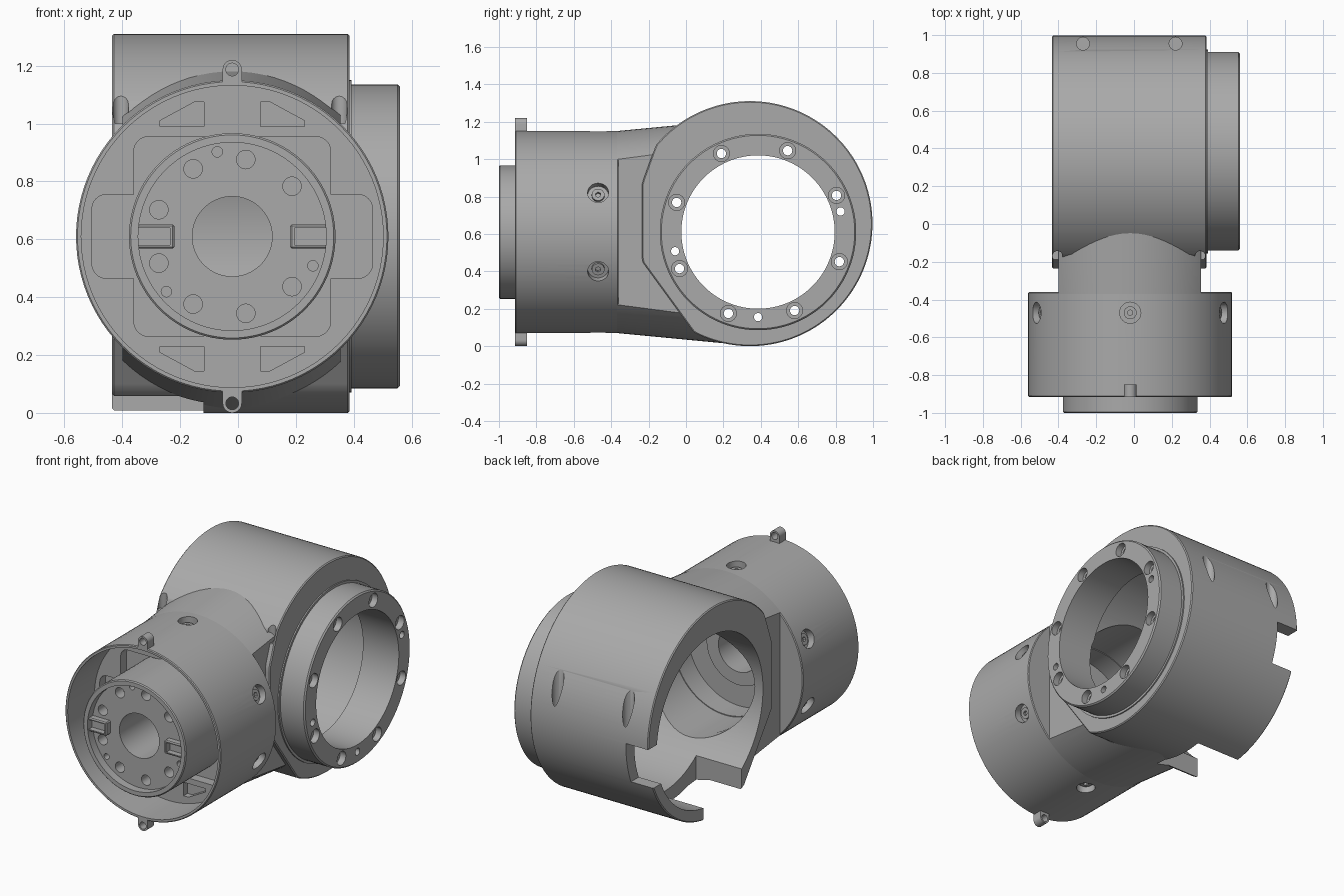
import bpy, bmesh
from math import sin, cos, pi, radians
from mathutils import Vector

if "Cube" in bpy.data.objects:
    bpy.data.objects.remove(bpy.data.objects["Cube"])

grey = bpy.data.materials.new("cast_grey")
grey.use_nodes = True
grey.diffuse_color = (0.4, 0.4, 0.4, 1)
grey.node_tree.nodes["Principled BSDF"].inputs["Base Color"].default_value = (0.4, 0.4, 0.4, 1)


def finish(name, bm, bevel=0):
    bmesh.ops.recalc_face_normals(bm, faces=bm.faces)
    if bm.calc_volume(signed=True) < 0:
        bmesh.ops.reverse_faces(bm, faces=bm.faces)
    if bevel:
        rims = [e for e in bm.edges if e.calc_face_angle(0) > 1]
        bmesh.ops.bevel(bm, geom=rims, offset=bevel, segments=1, affect='EDGES')
    mesh = bpy.data.meshes.new(name)
    bm.to_mesh(mesh)
    bm.free()
    mesh.materials.append(grey)
    ob = bpy.data.objects.new(name, mesh)
    bpy.context.scene.collection.objects.link(ob)
    return ob


def rod(name, p, q, r, seg=24):
    """Cylinder running from p to q."""
    p, q = Vector(p), Vector(q)
    bm = bmesh.new()
    bmesh.ops.create_cone(bm, cap_ends=True, segments=seg, radius1=r, radius2=r, depth=(q - p).length)
    turn = (q - p).to_track_quat('Z', 'Y').to_matrix().to_4x4()
    turn.translation = (p + q) / 2
    bm.transform(turn)
    return finish(name, bm)


def ring(name, place, profile, seg=96):
    """Closed (radius, position) profile revolved about one of the main axes."""
    bm = bmesh.new()
    loops = [[bm.verts.new(place(at, r, 360 * i / seg)) for r, at in profile] for i in range(seg)]
    for i in range(seg):
        a, b = loops[i - 1], loops[i]
        for j in range(len(profile)):
            bm.faces.new((a[j - 1], a[j], b[j], b[j - 1]))
    return finish(name, bm)


def prism(name, points, shift, bevel=0):
    """Flat outline pushed along a vector."""
    bm = bmesh.new()
    face = bm.faces.new([bm.verts.new(p) for p in points])
    grown = bmesh.ops.extrude_face_region(bm, geom=[face])["geom"]
    bmesh.ops.translate(bm, vec=shift, verts=[v for v in grown if isinstance(v, bmesh.types.BMVert)])
    return finish(name, bm, bevel)


def box(name, lo, hi, bevel=0):
    (x, y, z), (u, v, w) = lo, hi
    return prism(name, [(x, y, z), (u, y, z), (u, v, z), (x, v, z)], (0, 0, w - z), bevel)


def carve(ob, cutters, mode='DIFFERENCE'):
    """Apply boolean cutters one by one; a second solver steps in if the first does nothing."""
    for c in cutters:
        c.hide_render = True
        for solver in ('MANIFOLD', 'EXACT'):
            m = ob.modifiers.new("cut", 'BOOLEAN')
            m.operation, m.object, m.solver = mode, c, solver
            deps = bpy.context.evaluated_depsgraph_get()
            mesh = bpy.data.meshes.new_from_object(ob.evaluated_get(deps))
            ob.modifiers.clear()
            if len(mesh.vertices) not in (0, len(ob.data.vertices)):
                ob.data = mesh
                break
        bpy.data.objects.remove(c)


# Main axes: the joint axis runs along x, the wrist axis along y
JY, JZ = 0.385, 0.61
WX, WZ = -0.02, 0.61


def joint(x, r=0, deg=0):
    return (x, JY + r * cos(radians(deg)), JZ + r * sin(radians(deg)))


def wrist_at(y, r=0, deg=0):
    return (WX + r * cos(radians(deg)), y, WZ + r * sin(radians(deg)))


def room(depth):
    """Joint bore, and service window under the open side."""
    return [rod("bore", joint(-0.6), joint(depth), 0.527, 96),
            box("window", (-0.6, 0.07, -0.2), (-0.12, 0.45, 0.3))]


def flange_holes():
    """Bolt and dowel holes through the flange and the wall behind it."""
    spots = [(0.463, 25 + 45 * k, 0.025) for k in range(8)]
    spots += [(0.455, a, 0.022) for a in (14, -90, -167)]
    return [rod("hole", joint(0.2, r, a), joint(0.7, r, a), size) for r, a, size in spots]


# Joint housing: eccentric drum with flats on the wrist side
flats = [(Vector((-1, 0)), 0.577), (Vector((-0.808, -0.589)), 0.585), (Vector((-0.94, 0.34)), 0.616)]
outline = []
for i in range(144):
    d = Vector((cos(2 * pi * i / 144), sin(2 * pi * i / 144)))
    reach = min([0.655] + [off / d.dot(n) for n, off in flats if d.dot(n) > 0.1])
    outline.append((-0.435, 0.342 + d.x * reach, 0.655 + d.y * reach))
housing = prism("joint_housing", outline, (0.82, 0, 0), 0.006)
cuts = room(0.31)
cuts += [rod("opening", joint(0.2), joint(0.6), 0.412, 96),
         rod("cavity", wrist_at(-0.5), wrist_at(0.1), 0.358, 96),
         box("rim_notch", (-0.6, 0.7, 0.4), (-0.28, 1.2, 0.66))]
for x in (-0.27, 0.22):
    cuts.append(rod("back_hole", (x, 0.955, 0.72), (x, 0.955, 1.2), 0.034))
for x in (-0.405, 0.35):
    cuts.append(rod("corner_hole", (x, -0.17, 1.0), (x, -0.17, 1.25), 0.027))
carve(housing, cuts + flange_holes())

# Output flange with counterbored bolt holes and dowel holes
flange = ring("output_flange", joint, [(0.41, 0.32), (0.525, 0.32), (0.525, 0.552), (0.517, 0.56), (0.41, 0.56)])
carve(flange, flange_holes() + [rod("counterbore", joint(0.52, 0.463, 25 + 45 * k),
                                    joint(0.7, 0.463, 25 + 45 * k), 0.043) for k in range(8)])
ring("flange_step", joint, [(0.52, 0.38), (0.54, 0.38), (0.54, 0.393), (0.52, 0.393)])

# Neck: hollow widening cone with flat cheeks, merging into the drum
neck = ring("neck", wrist_at, [(0.54, -0.37), (0.604, 0.3), (0.36, 0.3), (0.36, -0.37)])
carve(neck, [box("cheeks", (-0.40, -1, -1), (0.355, 1, 2))], 'INTERSECT')
carve(neck, room(0.5))

# Wrist drum: thin front rim, deep floor, hollow back
FLOOR = -0.65
wrist = ring("wrist_drum", wrist_at,
             [(0.54, -0.91), (0.54, -0.365), (0.535, -0.36), (0.355, -0.36), (0.355, -0.5), (0.2, -0.5),
              (0.2, FLOOR), (0.522, FLOOR), (0.522, -0.915), (0.535, -0.915)])


def rounded_pocket(half_x, half_z, depth, r=0.05):
    """Round-cornered recess centred on the wrist axis."""
    pts = []
    for k in range(4):
        sx, sz = (1, -1, -1, 1)[k], (1, 1, -1, -1)[k]
        for i in range(7):
            a = pi / 2 * (k + i / 6)
            pts.append((WX + sx * (half_x - r) + r * cos(a), -0.9, WZ + sz * (half_z - r) + r * sin(a)))
    return prism("pocket", pts, (0, FLOOR + depth + 0.9, 0))


# Relief pockets in the floor
cuts = [rounded_pocket(0.34, 0.345, 0.06), rounded_pocket(0.485, 0.145, 0.058)]
wedge = [(0.097, 0.38), (0.25, 0.38), (0.25, 0.4), (0.13, 0.465), (0.097, 0.465)]
for sx in (-1, 1):
    for sz in (-1, 1):
        pts = [(WX + sx * x, FLOOR - 0.05, WZ + sz * z) for x, z in wedge]
        cuts.append(prism("wedge_pocket", pts, (0, 0.09, 0)))
# Screw holes around the drum
side_angles = (90, 23, -23, 157, 203, 270)
for a in side_angles:
    cuts.append(rod("side_hole", wrist_at(-0.47, 0.495, a), wrist_at(-0.47, 0.7, a), 0.056, 32))
carve(wrist, cuts)
for a in side_angles:
    screw = rod("side_screw", wrist_at(-0.47, 0.47, a), wrist_at(-0.47, 0.512, a), 0.034)
    carve(screw, [rod("socket", wrist_at(-0.47, 0.49, a), wrist_at(-0.47, 0.6, a), 0.015, 6)])

# Drive hub: raised lip, bolt circle, shaft bore
hub = ring("drive_hub", wrist_at,
           [(0.351, -1), (0.357, -0.994), (0.357, -0.58), (0.22, -0.58), (0.22, -0.49), (0.138, -0.49),
            (0.138, -0.95), (0.325, -0.95), (0.325, -1)])
cuts = [rod("hub_bolt", wrist_at(-1.1, 0.27, 40 * k), wrist_at(-0.88, 0.27, 40 * k), 0.032) for k in range(9)]
cuts += [rod("hub_dowel", wrist_at(-1.1, 0.297, a), wrist_at(-0.9, 0.297, a), 0.018) for a in (-20, 100, 220)]
carve(hub, cuts)

# Drive keys on both sides of the hub
for side in (-1, 1):
    key = box("drive_key", (WX + side * 0.2, -0.99, WZ - 0.042), (WX + side * 0.335, -0.9, WZ + 0.042), 0.006)
    carve(key, [box("slot", (WX + side * 0.215, -1.1, WZ - 0.03), (WX + side * 0.4, -0.955, WZ + 0.03))])

# Pierced locating lugs on the rim, above and below
for s in (-1, 1):
    tip = WZ + s * 0.577
    pts = [(WX + 0.033 * cos(pi * i / 16), -0.915, tip + s * 0.033 * sin(pi * i / 16)) for i in range(17)]
    pts += [(WX - 0.033, -0.915, WZ + s * 0.53), (WX + 0.033, -0.915, WZ + s * 0.53)]
    lug = prism("locating_lug", pts, (0, 0.065, 0))
    carve(lug, [rod("eye", (WX, -1, tip), (WX, -0.8, tip), 0.022)])

# Smooth round surfaces, keep machined edges crisp
bpy.ops.object.select_all(action='DESELECT')
for ob in bpy.context.scene.objects:
    if ob.type == 'MESH':
        ob.select_set(True)
        bpy.context.view_layer.objects.active = ob
bpy.ops.object.shade_smooth_by_angle(angle=radians(30))
